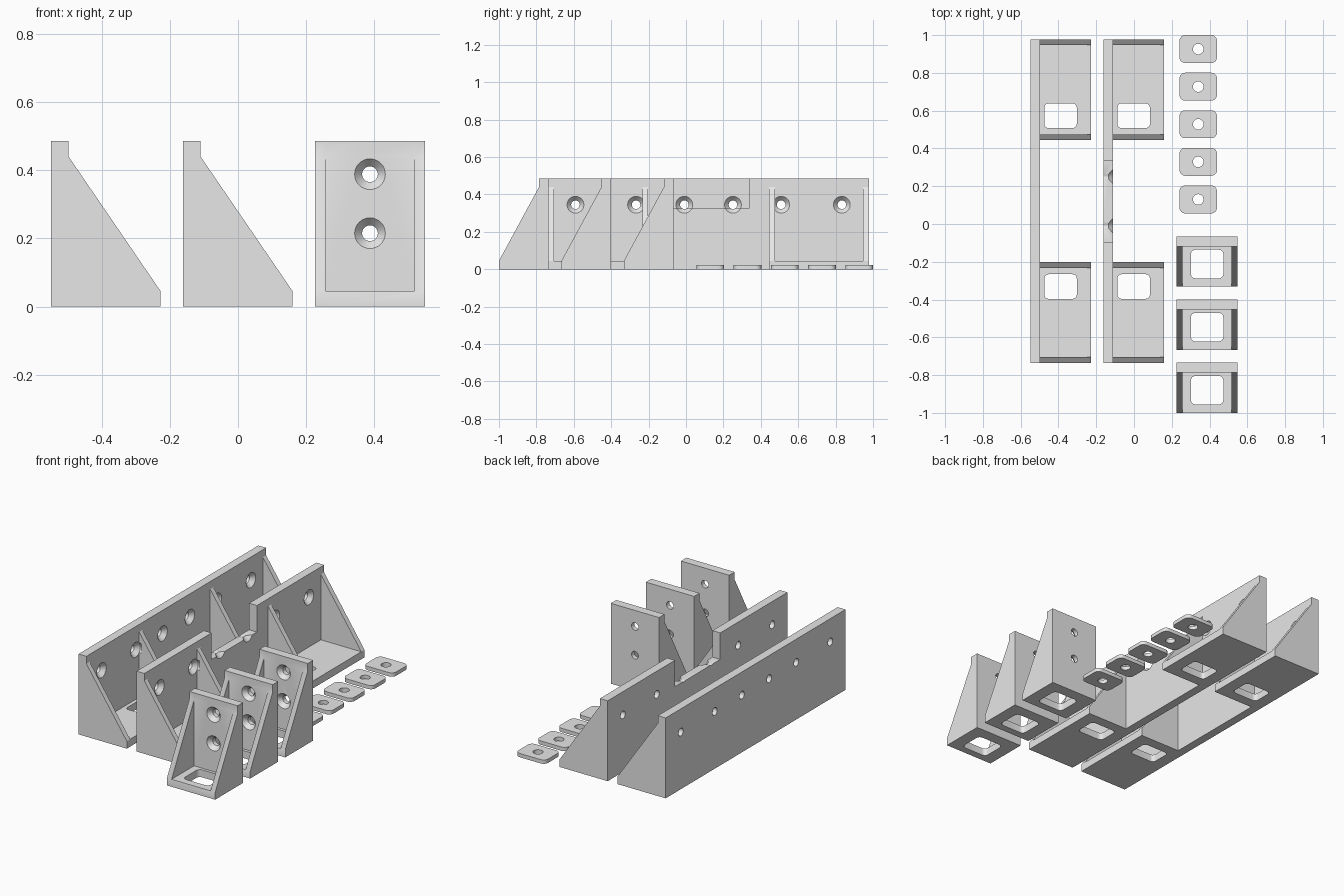
import bpy, bmesh, math
from mathutils import Matrix

if "Cube" in bpy.data.objects:
    bpy.data.objects.remove(bpy.data.objects["Cube"])

gray = bpy.data.materials.new("light_gray")
gray.use_nodes = True
gray.diffuse_color = (0.8, 0.8, 0.8, 1)
gray.node_tree.nodes["Principled BSDF"].inputs["Base Color"].default_value = (0.8, 0.8, 0.8, 1)

HEIGHT, PLATE, FLOOR, RIB = 0.485, 0.052, 0.045, 0.031
SHOULDER = 0.44


def finish(bm, name):
    bmesh.ops.recalc_face_normals(bm, faces=bm.faces)
    mesh = bpy.data.meshes.new(name)
    bm.to_mesh(mesh)
    bm.free()
    mesh.materials.append(gray)
    obj = bpy.data.objects.new(name, mesh)
    bpy.context.collection.objects.link(obj)
    return obj


def prism(name, points, low, high, along_y=False):
    """Extrude a flat outline along z, or along y for an x-z outline."""
    bm = bmesh.new()
    rings = []
    for h in (low, high):
        rings.append([bm.verts.new((u, h, v) if along_y else (u, v, h)) for u, v in points])
    bm.faces.new(rings[0])
    bm.faces.new(rings[1])
    n = len(points)
    for i in range(n):
        j = (i + 1) % n
        bm.faces.new((rings[0][i], rings[0][j], rings[1][j], rings[1][i]))
    return finish(bm, name)


def box(x0, x1, y0, y1, z0, z1):
    return prism("cutter", [(x0, y0), (x1, y0), (x1, y1), (x0, y1)], z0, z1)


def rounded(cx, cy, hx, hy, r, steps=6):
    """Outline of a rectangle with rounded corners."""
    points = []
    for k, (sx, sy) in enumerate(((1, 1), (-1, 1), (-1, -1), (1, -1))):
        for i in range(steps + 1):
            a = math.pi / 2 * (k + i / steps)
            points.append((cx + sx * (hx - r) + r * math.cos(a),
                           cy + sy * (hy - r) + r * math.sin(a)))
    return points


def lathe(profile, matrix, sides=32):
    """Closed turned solid from (height, radius) pairs."""
    bm = bmesh.new()
    rings = []
    for h, r in profile:
        rings.append([bm.verts.new((r * math.cos(math.tau * i / sides),
                                    r * math.sin(math.tau * i / sides), h))
                      for i in range(sides)])
    for a, b in zip(rings, rings[1:]):
        for i in range(sides):
            j = (i + 1) % sides
            bm.faces.new((a[i], a[j], b[j], b[i]))
    bm.faces.new(rings[0])
    bm.faces.new(rings[-1])
    bm.transform(matrix)
    return finish(bm, "cutter")


def screw_hole(y, z):
    """Countersunk hole through the upright plate."""
    profile = [(-0.02, 0.023), (0.027, 0.023), (PLATE, 0.045), (PLATE + 0.015, 0.045)]
    return lathe(profile, Matrix.Translation((0, y, z)) @ Matrix.Rotation(math.pi / 2, 4, 'Y'))


def cut(obj, cutters):
    bpy.context.view_layer.objects.active = obj
    for cutter in cutters:
        cutter.hide_render = True
        mod = obj.modifiers.new("cut", 'BOOLEAN')
        mod.operation, mod.solver, mod.object = 'DIFFERENCE', 'EXACT', cutter
        bpy.ops.object.modifier_apply(modifier=mod.name)
        bpy.data.objects.remove(cutter)


def smooth(obj):
    bpy.ops.object.select_all(action='DESELECT')
    obj.select_set(True)
    bpy.context.view_layer.objects.active = obj
    bpy.ops.object.shade_smooth_by_angle(angle=math.radians(30))


def bracket_body(name, depth, half):
    """Solid wedge: back plate at x = 0, sloping down towards +x."""
    outline = [(0, 0), (depth, 0), (depth, FLOOR), (PLATE, SHOULDER), (PLATE, HEIGHT), (0, HEIGHT)]
    return prism(name, outline, -half, half, along_y=True)


# Two long brackets with a bay at each end
def long_bracket(name, x, notched):
    half, inner = 0.857, 0.323
    body = bracket_body(name, 0.322, half)
    cutters = [box(PLATE, 0.5, -inner, inner, -0.1, 0.7)]
    for s in (-1, 1):
        y0, y1 = sorted((s * (inner + RIB), s * (half - RIB)))
        cutters.append(box(PLATE, 0.5, y0, y1, FLOOR, 0.7))
        cutters.append(prism("cutter", rounded(0.16, s * 0.452, 0.086, 0.065, 0.022), -0.1, 0.1))
        cutters += [screw_hole(s * y, 0.345) for y in (0.13, 0.388, 0.712)]
    if notched:
        cutters.append(box(-0.1, 0.1, -0.216, 0.216, 0.325, 0.7))
    cut(body, cutters)
    body.data.transform(Matrix.Translation((x, 0.121, 0)))
    smooth(body)


long_bracket("long_bracket", -0.549, False)
long_bracket("notched_long_bracket", -0.162, True)

# Three small brackets facing the front
for i in range(3):
    half = 0.161
    body = bracket_body(f"small_bracket_{i + 1}", 0.266, half)
    cut(body, [box(PLATE, 0.5, RIB - half, half - RIB, FLOOR, 0.7),
               prism("cutter", rounded(0.146, 0, 0.076, 0.086, 0.025), -0.1, 0.1),
               screw_hole(0, 0.388), screw_hole(0, 0.215)])
    body.data.transform(Matrix.Translation((0.387, -0.066 - 0.334 * i, 0))
                        @ Matrix.Rotation(-math.pi / 2, 4, 'Z'))
    smooth(body)

# Row of five flat tabs with a centre hole
for i in range(5):
    y = 0.926 - 0.199 * i
    tab = prism(f"tab_{i + 1}", rounded(0.34, y, 0.099, 0.074, 0.03), 0, 0.023)
    cut(tab, [lathe([(-0.1, 0.028), (0.1, 0.028)], Matrix.Translation((0.34, y, 0)))])
    smooth(tab)
